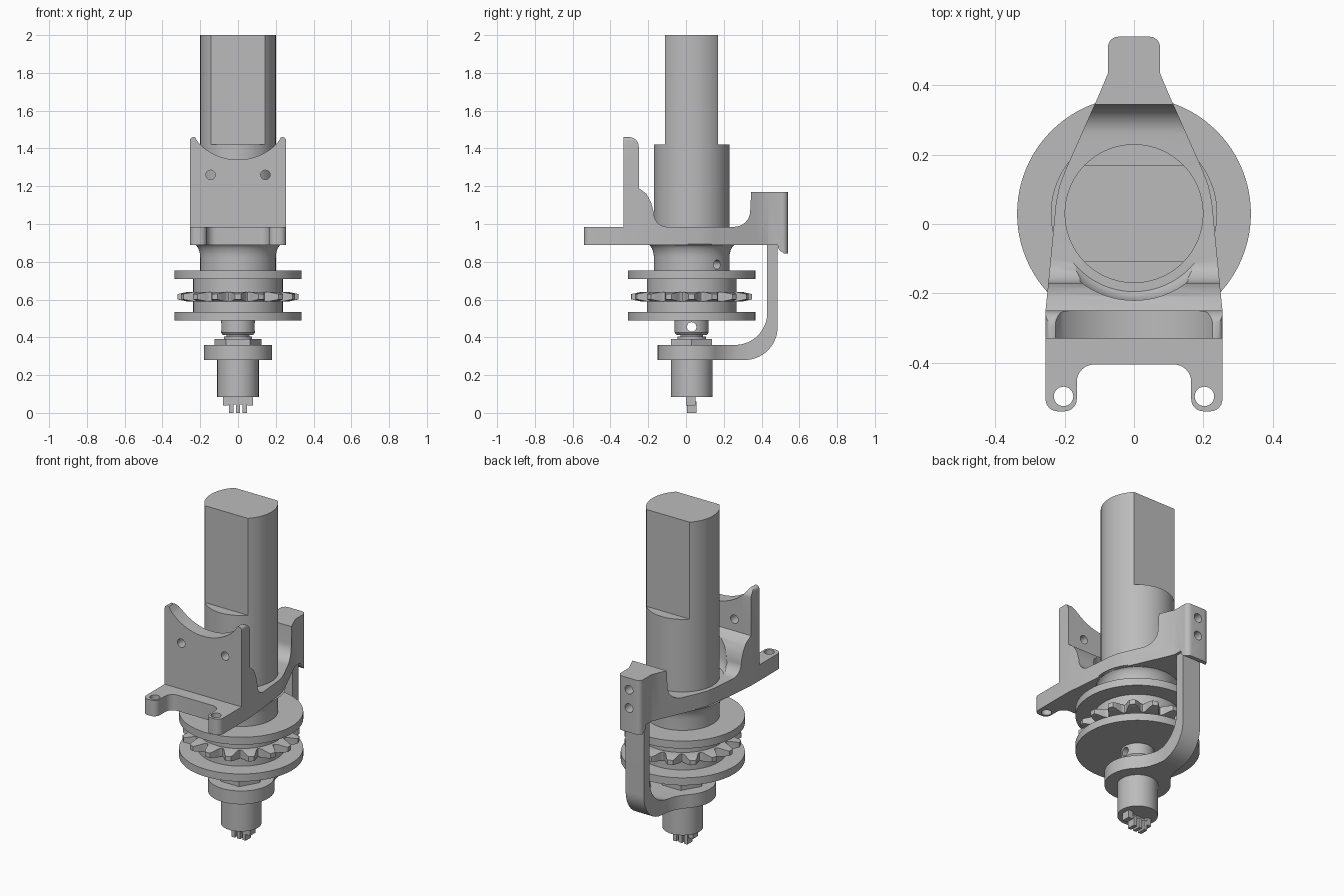
import bpy, bmesh, math
from mathutils import Matrix, Vector

cube = bpy.data.objects.get("Cube")
if cube:
    bpy.data.objects.remove(cube, do_unlink=True)

AXIS_Y = 0.03
grey = bpy.data.materials.new("machined grey")
grey.use_nodes = True
grey.diffuse_color = (0.5, 0.5, 0.5, 1)
grey.node_tree.nodes["Principled BSDF"].inputs["Base Color"].default_value = (0.5, 0.5, 0.5, 1)


def finish(name, bm):
    bmesh.ops.recalc_face_normals(bm, faces=bm.faces)
    mesh = bpy.data.meshes.new(name)
    bm.to_mesh(mesh)
    bm.free()
    mesh.materials.append(grey)
    ob = bpy.data.objects.new(name, mesh)
    bpy.context.collection.objects.link(ob)
    return ob


def prism(name, pts, axis, lo, hi):
    """Extrude a flat outline along one axis."""
    place = {"x": lambda a, b, c: (c, a, b),
             "y": lambda a, b, c: (a, c, b),
             "z": lambda a, b, c: (a, b, c)}[axis]
    bm = bmesh.new()
    face = bm.faces.new([bm.verts.new(place(a, b, lo)) for a, b in pts])
    new = bmesh.ops.extrude_face_region(bm, geom=[face])["geom"]
    bmesh.ops.translate(bm, verts=[g for g in new if isinstance(g, bmesh.types.BMVert)],
                        vec=place(0, 0, hi - lo))
    return finish(name, bm)


def lathe(name, profile, steps=96):
    """Turn an (r, z) profile about the main axis, capped at both ends."""
    bm = bmesh.new()
    rings = [[bm.verts.new((r * math.cos(2 * math.pi * i / steps),
                            AXIS_Y + r * math.sin(2 * math.pi * i / steps), z))
              for i in range(steps)] for r, z in profile]
    for low, up in zip(rings, rings[1:]):
        for i in range(steps):
            j = (i + 1) % steps
            bm.faces.new((low[i], low[j], up[j], up[i]))
    bm.faces.new(rings[0])
    bm.faces.new(rings[-1])
    return finish(name, bm)


def disc(name, r, z0, z1, steps=96):
    return lathe(name, [(r, z0), (r, z1)], steps)


def rod(centre, direction, r, length):
    bm = bmesh.new()
    turn = Vector(direction).to_track_quat("Z", "Y").to_matrix().to_4x4()
    bmesh.ops.create_cone(bm, cap_ends=True, segments=48, radius1=r, radius2=r,
                          depth=length, matrix=Matrix.Translation(centre) @ turn)
    return finish("cutter", bm)


def box(name, x0, x1, y0, y1, z0, z1):
    return prism(name, [(x0, y0), (x1, y0), (x1, y1), (x0, y1)], "z", z0, z1)


def combine(ob, other, operation="DIFFERENCE"):
    mod = ob.modifiers.new("combine", "BOOLEAN")
    mod.object, mod.operation, mod.solver = other, operation, "EXACT"
    bpy.context.view_layer.objects.active = ob
    bpy.ops.object.modifier_apply(modifier=mod.name)
    bpy.data.objects.remove(other, do_unlink=True)


def arc(cx, cy, r, a0, a1, n=10):
    return [(cx + r * math.cos(math.radians(a0 + (a1 - a0) * i / n)),
             cy + r * math.sin(math.radians(a0 + (a1 - a0) * i / n))) for i in range(n + 1)]


def mirrored(half):
    """Close a right-hand outline with its left-hand copy."""
    return half + [(-x, y) for x, y in reversed(half)]


# Main shaft with two flats
shaft = disc("main_shaft", 0.2, 0.86, 2.0, 128)
combine(shaft, box("cutter", -0.3, 0.3, -0.4, AXIS_Y - 0.14, 1.42, 2.1))
combine(shaft, box("cutter", -0.3, 0.3, AXIS_Y + 0.14, 0.4, 1.42, 2.1))

# Flared collar with a set screw hole
flare = [(0.2 + 0.04 * (1 - math.cos(t * math.pi / 16)), 0.82 + 0.075 * math.sin(t * math.pi / 16))
         for t in range(9)]
collar = lathe("flared_collar", [(0.2, 0.75)] + flare)
out = Vector((math.cos(0.74), math.sin(0.74), 0))
combine(collar, rod(Vector((0, AXIS_Y, 0.785)) + out * 0.2, out, 0.024, 0.12))

# Frame: side profile, trimmed to the plan outline
frame = prism("mounting_frame", [
    (-0.6, 0.89), (-0.6, 0.985), (-0.33, 0.985), (-0.33, 1.46)]
    + arc(-0.3, 1.41, 0.05, 90, 0, 6)
    + [(-0.25, 1.19), (-0.21, 1.16), (-0.185, 1.115), (-0.17, 1.06)]
    + arc(-0.1, 1.055, 0.07, 185, 270, 8)
    + arc(0.255, 1.07, 0.085, 270, 360, 8)
    + [(0.345, 1.17), (0.6, 1.17), (0.6, 0.845), (0.515, 0.845)]
    + arc(0.53, 0.89, 0.045, 250, 180, 4) + [(0.43, 0.89)], "x", -0.4, 0.4)
plan = mirrored(
    arc(0.115, -0.455, 0.05, 90, 0, 8)
    + arc(0.2, -0.505, 0.035, 180, 270, 6)
    + arc(0.22, -0.505, 0.035, 270, 360, 6)
    + [(0.255, -0.25), (0.25, -0.2), (0.225, 0.06), (0.215, 0.11), (0.2, 0.15),
       (0.1, 0.375), (0.075, 0.435)]
    + arc(0.045, 0.51, 0.03, 0, 90, 6))
combine(frame, prism("cutter", plan, "z", 0.8, 1.6), "INTERSECT")
# Scooped top of the wall and clearance round the shaft
face_outline = mirrored([(0.255, 0.8)] + arc(0.236, 1.441, 0.019, 0, 120, 6)
                        + arc(0, 1.63, 0.29, -44, -90, 16)[:-1])
wall_trim = prism("cutter", face_outline, "y", -0.7, -0.24)
keep_back = box("cutter", -0.5, 0.5, -0.24, 0.7, 0.8, 1.6)
combine(wall_trim, keep_back, "UNION")
combine(frame, wall_trim, "INTERSECT")
combine(frame, lathe("cutter", [(0.225, 0.986), (0.235, 0.995), (0.25, 1.03), (0.25, 1.6)]))
for s in (-1, 1):
    combine(frame, rod((s * 0.145, -0.29, 1.26), (0, 1, 0), 0.025, 0.2))
    combine(frame, rod((s * 0.203, -0.497, 0.93), (0, 0, 1), 0.028, 0.3))
for z in (0.99, 1.1):
    combine(frame, rod((0, 0.54, z), (0, 1, 0), 0.026, 0.16))

# Curved arm that carries the lower ring
arm = prism("curved_arm", [(-0.3, 0.28)] + arc(0.31, 0.455, 0.175, -90, 0, 16)
            + [(0.485, 0.9), (0.43, 0.9)] + arc(0.26, 0.53, 0.17, 0, -90, 16)
            + [(-0.3, 0.36)], "x", -0.4, 0.4)
arm_plan = mirrored(arc(0, AXIS_Y, 0.18, -89, 45, 32)
                    + [(0.1, 0.19), (0.08, 0.225), (0.066, 0.27), (0.06, 0.32), (0.06, 0.6)])
combine(arm, prism("cutter", arm_plan, "z", 0.2, 1.0), "INTERSECT")

# Flanged spool
disc("upper_flange", 0.337, 0.71, 0.755)
disc("spool_core", 0.237, 0.53, 0.715)
disc("lower_flange", 0.337, 0.49, 0.535)

# Sprocket with sixteen teeth, thinned towards the tips
teeth = []
for i in range(256):
    a = 2 * math.pi * i / 256
    r = min(0.32, 0.292 + 0.04 * math.cos(16 * a))
    teeth.append((r * math.cos(a), AXIS_Y + r * math.sin(a)))
sprocket = prism("sprocket", teeth, "z", 0.58, 0.65)
combine(sprocket, lathe("cutter", [(0.27, 0.59), (0.33, 0.603), (0.33, 0.627), (0.27, 0.64)]),
        "INTERSECT")

# Lower hub with cross hole, washer and nut
hub = lathe("lower_hub", [(0.08, 0.412), (0.09, 0.425), (0.09, 0.495)])
combine(hub, rod((0, AXIS_Y, 0.455), (1, 0, 0), 0.025, 0.4))
disc("thread_stub", 0.06, 0.35, 0.42)
disc("washer", 0.075, 0.39, 0.405)
disc("hex_nut", 0.125, 0.355, 0.39, 6)

# Sensor body and its terminals
disc("sensor_body", 0.11, 0.085, 0.285)
for i, x in enumerate((-0.036, 0, 0.036)):
    box(f"terminal_{i + 1}", x - 0.011, x + 0.011, 0.005, 0.055, 0, 0.06)
box("terminal_bar", -0.05, 0.05, 0.005, 0.03, 0.045, 0.09)
for side, s in (("right", -1), ("left", 1)):
    box(f"terminal_tab_{side}", s * 0.065 - 0.015, s * 0.065 + 0.015, 0.0, 0.05, 0.04, 0.09)

# Smooth the turned faces, keep machined edges crisp
for ob in bpy.context.scene.objects:
    ob.select_set(ob.type == "MESH")
bpy.context.view_layer.objects.active = shaft
bpy.ops.object.shade_smooth_by_angle(angle=math.radians(30))
